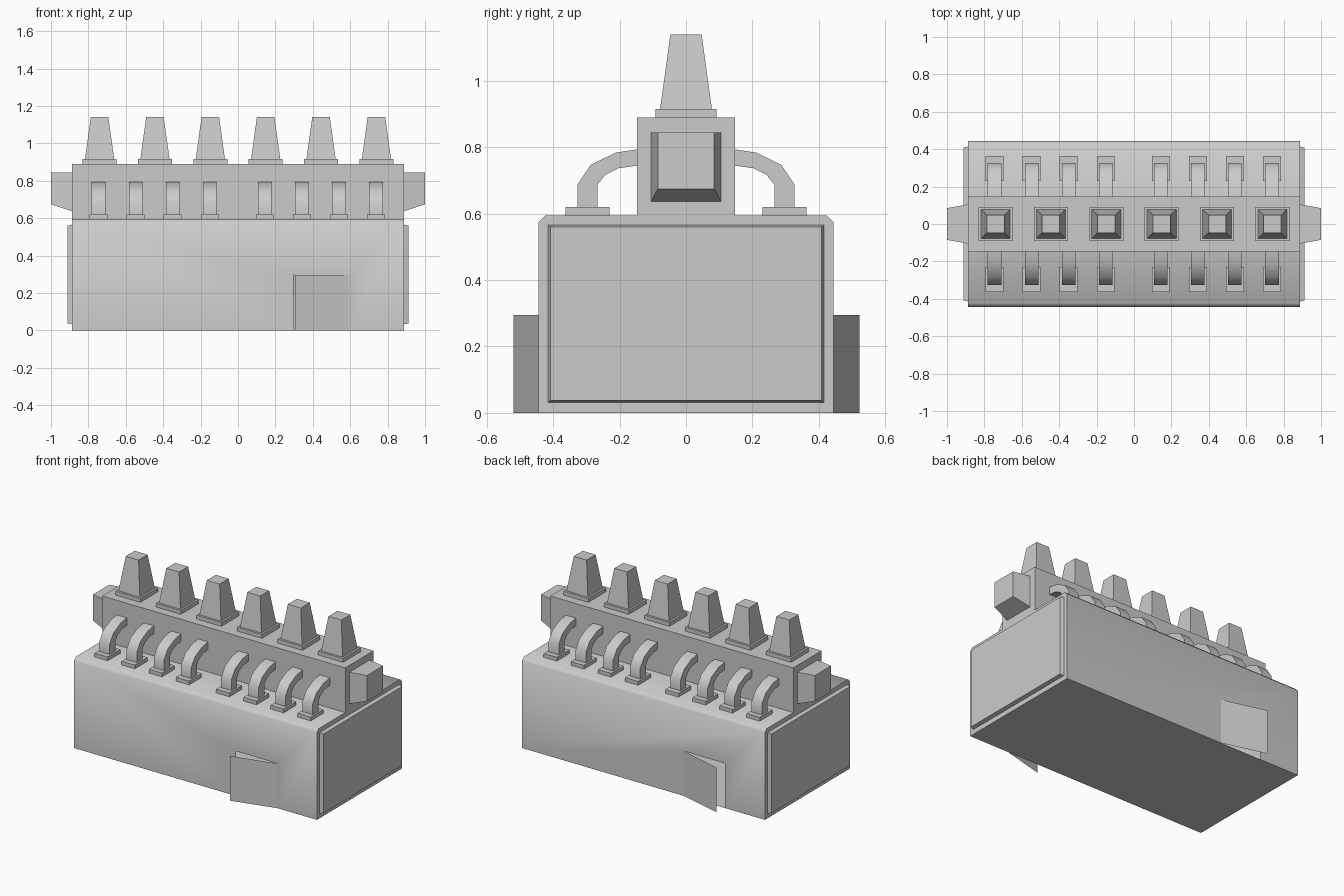
import bpy, bmesh, math

if "Cube" in bpy.data.objects:
    bpy.data.objects.remove(bpy.data.objects["Cube"])


def make(name, verts, faces, smooth=None):
    bm = bmesh.new()
    vs = [bm.verts.new(v) for v in verts]
    for f in faces:
        bm.faces.new([vs[i] for i in f])
    bmesh.ops.remove_doubles(bm, verts=bm.verts, dist=1e-5)
    bmesh.ops.recalc_face_normals(bm, faces=bm.faces)
    me = bpy.data.meshes.new(name)
    bm.to_mesh(me)
    bm.free()
    ob = bpy.data.objects.new(name, me)
    bpy.context.collection.objects.link(ob)
    if smooth:
        bpy.ops.object.select_all(action='DESELECT')
        ob.select_set(True)
        bpy.context.view_layer.objects.active = ob
        bpy.ops.object.shade_smooth_by_angle(angle=math.radians(smooth))
    return ob


def loft(name, a, b, smooth=None):
    """Closed solid between two matching rings of points."""
    n = len(a)
    sides = [(i, (i + 1) % n, n + (i + 1) % n, n + i) for i in range(n)]
    return make(name, a + b, sides + [tuple(range(n)), tuple(range(n, 2 * n))], smooth)


def rect_z(cx, cy, hx, hy, z):
    return [(cx - hx, cy - hy, z), (cx + hx, cy - hy, z), (cx + hx, cy + hy, z), (cx - hx, cy + hy, z)]


def rect_x(x, hy, z0, z1):
    return [(x, -hy, z0), (x, hy, z0), (x, hy, z1), (x, -hy, z1)]


L, W, H, C, DOOR = 0.887, 0.444, 0.595, 0.02, 0.295

# Hollow main body with a doorway in the front and back walls
verts, faces = [], []


def face(points):
    start = len(verts)
    verts.extend(points)
    faces.append(list(range(start, len(verts))))


doorways = {-1: (0.297, 0.597), 1: (-0.597, -0.297)}
for s, (x0, x1) in doorways.items():
    y = s * W
    face([(-L, y, 0), (x0, y, 0), (x0, y, DOOR), (x1, y, DOOR), (x1, y, 0),
          (L, y, 0), (L, y, H - C), (-L, y, H - C)])
    face([(-L, y, H - C), (L, y, H - C), (L, y - s * C, H), (-L, y - s * C, H)])
    face([(s * L, -W, 0), (s * L, W, 0), (s * L, W, H - C), (s * L, W - C, H),
          (s * L, -W + C, H), (s * L, -W, H - C)])
face(rect_z(0, 0, L, W - C, H))
face([(-L, -W, 0), (0.297, -W, 0), (0.597, -W, 0), (L, -W, 0),
      (L, W, 0), (-0.297, W, 0), (-0.597, W, 0), (-L, W, 0)])
make("main_body", verts, faces, 50)

# Doors standing ajar
for name, hinge, free in (("front_door", (0.597, -W), (0.305, -0.52)),
                          ("back_door", (-0.297, W), (-0.587, 0.522))):
    make(name, [(*hinge, 0), (*free, 0), (*free, DOOR), (*hinge, DOOR)], [(0, 1, 2, 3)])

# Raised ridge along the top
loft("top_ridge", rect_z(0, 0, L, 0.148, H), rect_z(0, 0, L, 0.148, 0.89))

# End panels and ridge end blocks
for s, side in ((-1, "left"), (1, "right")):
    loft(side + "_end_panel", rect_x(s * L, 0.415, 0.032, 0.566),
         rect_x(s * 0.911, 0.408, 0.038, 0.56))
    loft(side + "_ridge_end", rect_x(s * L, 0.105, 0.637, 0.845),
         rect_x(s, 0.085, 0.675, 0.845))

# Tapered chimneys on square plinths
for i in range(6):
    x = -0.74 + 0.296 * i
    loft("chimney_plinth", rect_z(x, 0, 0.091, 0.092, 0.89), rect_z(x, 0, 0.091, 0.092, 0.916))
    loft("chimney", rect_z(x, 0, 0.078, 0.078, 0.916), rect_z(x, 0, 0.047, 0.047, 1.14))

# Curved pipes from the ridge down to square pads
pipe = [(0.327, 0.62), (0.327, 0.688), (0.287, 0.747), (0.212, 0.784), (0.146, 0.794),
        (0.146, 0.745), (0.203, 0.737), (0.243, 0.717), (0.266, 0.688), (0.266, 0.62)]
for sy in (-1, 1):
    for sx in (-1, 1):
        for i in range(4):
            x = sx * (0.147 + 0.198 * i) - 0.004
            loft("pipe", [(x - 0.037, sy * y, z) for y, z in pipe],
                 [(x + 0.037, sy * y, z) for y, z in pipe], 40)
            loft("pipe_pad", rect_z(x, sy * 0.297, 0.048, 0.066, H),
                 rect_z(x, sy * 0.297, 0.048, 0.066, 0.62))
